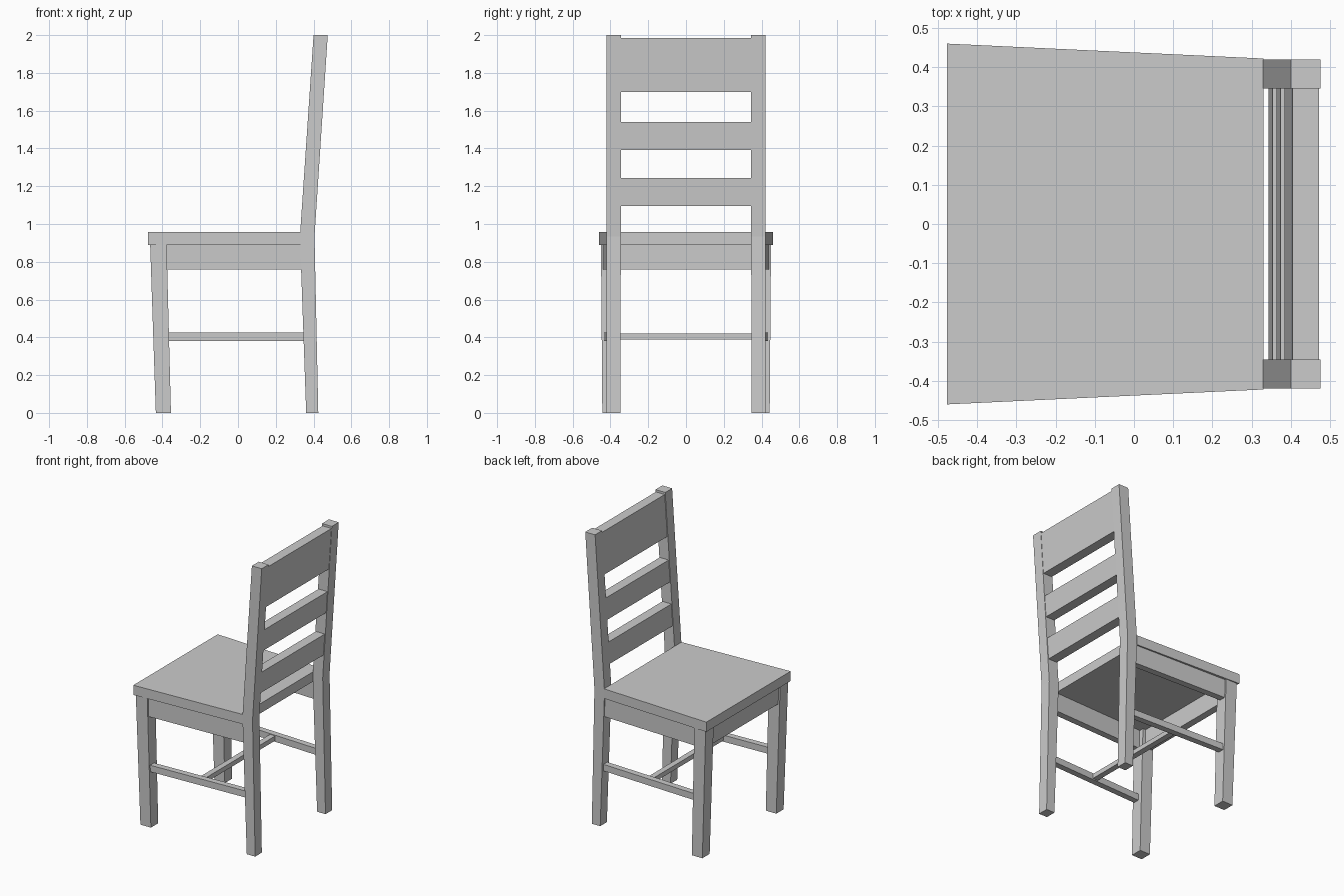
import bpy, bmesh

if "Cube" in bpy.data.objects:
    bpy.data.objects.remove(bpy.data.objects["Cube"])


def loft(name, sections, mirror=False):
    """Skin a stack of matching 3D outlines, capped at both ends; optionally mirror in y."""
    bm = bmesh.new()
    rings = [[bm.verts.new(p) for p in s] for s in sections]
    n = len(rings[0])
    for a, b in zip(rings, rings[1:]):
        for i in range(n):
            j = (i + 1) % n
            bm.faces.new((a[i], a[j], b[j], b[i]))
    bm.faces.new(rings[0][::-1])
    bm.faces.new(rings[-1])
    bmesh.ops.recalc_face_normals(bm, faces=bm.faces)
    mesh = bpy.data.meshes.new(name)
    bm.to_mesh(mesh)
    bm.free()
    ob = bpy.data.objects.new(name, mesh)
    bpy.context.collection.objects.link(ob)
    if mirror:
        mod = ob.modifiers.new("mirror", 'MIRROR')
        mod.use_axis = (False, True, False)
        mod.use_clip = False
        mod.use_mirror_merge = False
    return ob


def rect(x0, x1, y0, y1, z):
    return [(x0, y0, z), (x1, y0, z), (x1, y1, z), (x0, y1, z)]


def rail(name, x0, x1, y_front, y_back, width, z0, z1):
    """Side bar running front to back, angled with the seat taper, on both sides."""
    def end(x, y):
        return [(x, y - width, z0), (x, y, z0), (x, y, z1), (x, y - width, z1)]
    return loft(name, [end(x0, y_front), end(x1, y_back)], mirror=True)


# Tapered seat board
seat = [(-0.477, -0.46), (0.33, -0.422), (0.33, 0.422), (-0.477, 0.46)]
loft("seat", [[(x, y, z) for x, y in seat] for z in (0.89, 0.957)])

# Rear legs that bend into the leaning back posts
loft("back_post", [rect(0.361, 0.425, 0.347, 0.42, 0),
                   rect(0.328, 0.405, 0.345, 0.42, 0.935),
                   rect(0.40, 0.475, 0.345, 0.42, 2.0)], mirror=True)

# Splayed front legs
loft("front_leg", [rect(-0.435, -0.355, 0.363, 0.443, 0),
                   rect(-0.465, -0.378, 0.363, 0.45, 0.89)], mirror=True)

# Back slats follow the lean of the posts
def lean(z):
    return (z - 0.935) * 0.0685

for i, (z0, z1) in enumerate([(1.095, 1.243), (1.393, 1.541), (1.70, 1.985)]):
    loft(f"back_slat_{i + 1}",
         [rect(0.332 + lean(z), 0.400 + lean(z), -0.346, 0.346, z) for z in (z0, z1)])

# Aprons under the seat (the rear is open)
rail("side_apron", -0.40, 0.34, 0.44, 0.412, 0.045, 0.76, 0.89)
loft("front_apron", [rect(-0.449, -0.40, -0.38, 0.38, 0.76),
                     rect(-0.455, -0.40, -0.38, 0.38, 0.89)])

# H-shaped stretcher
rail("side_stretcher", -0.37, 0.355, 0.435, 0.405, 0.042, 0.38, 0.425)
loft("cross_stretcher", [rect(-0.02, 0.02, -0.39, 0.39, z) for z in (0.388, 0.42)])
